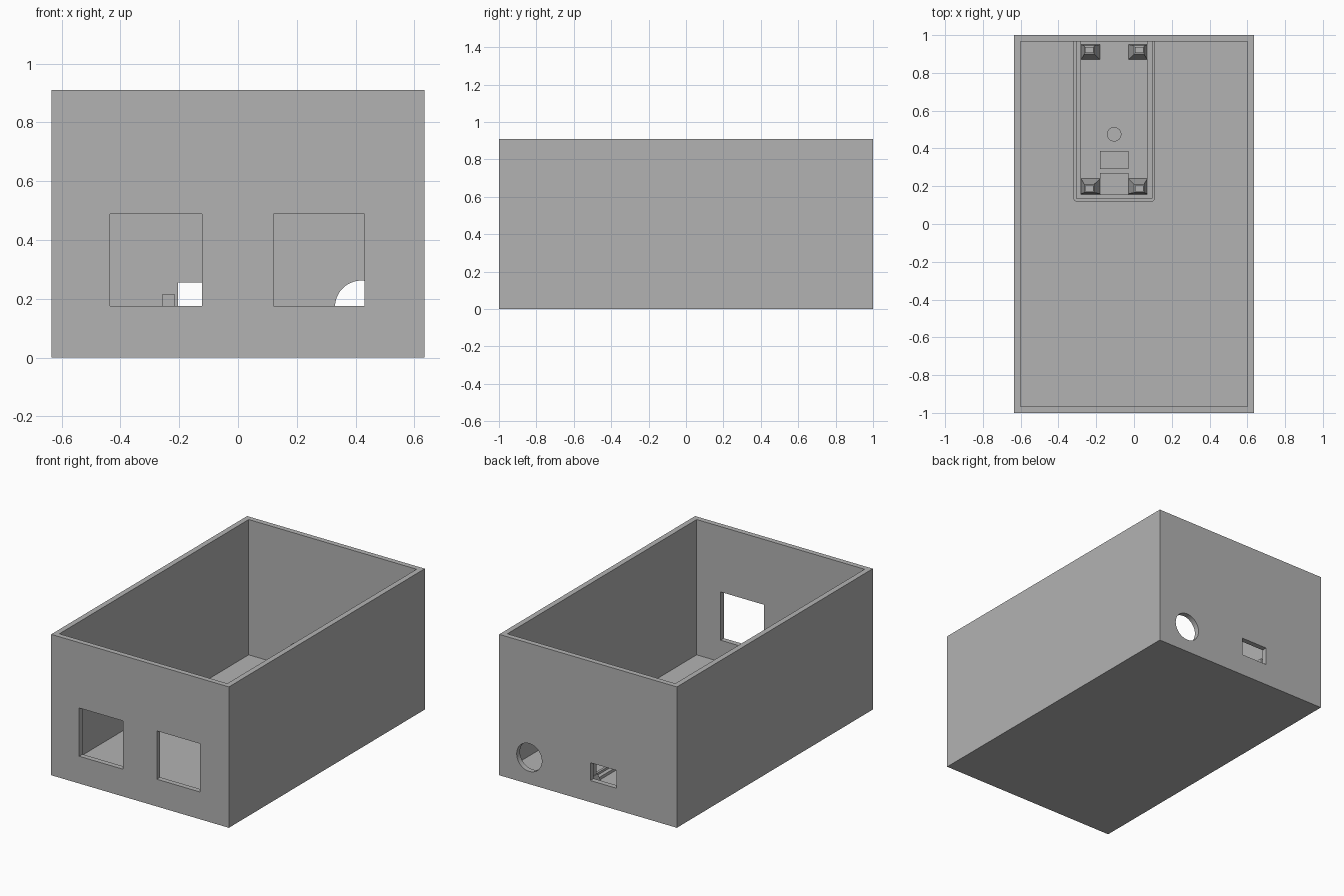
import bpy
import bmesh
from math import radians
from mathutils import Matrix, Vector

if "Cube" in bpy.data.objects:
    bpy.data.objects.remove(bpy.data.objects["Cube"], do_unlink=True)

# One plain grey for the whole enclosure
grey = bpy.data.materials.new("plain_grey")
grey.use_nodes = True
colour = (0.45, 0.45, 0.45, 1)
grey.diffuse_color = colour
grey.node_tree.nodes["Principled BSDF"].inputs["Base Color"].default_value = colour


def finish(bm, name):
    bmesh.ops.recalc_face_normals(bm, faces=bm.faces)
    mesh = bpy.data.meshes.new(name)
    bm.to_mesh(mesh)
    bm.free()
    mesh.materials.append(grey)
    obj = bpy.data.objects.new(name, mesh)
    bpy.context.collection.objects.link(obj)
    return obj


def box(name, x, y, z):
    """Box between (low, high) pairs on each axis."""
    bm = bmesh.new()
    bmesh.ops.create_cube(bm, size=1)
    for v in bm.verts:
        v.co = Vector([(a + b) / 2 + c * (b - a) for (a, b), c in zip((x, y, z), v.co)])
    return finish(bm, name)


def cylinder(name, centre, radius, depth, turn=0):
    bm = bmesh.new()
    bmesh.ops.create_cone(bm, cap_ends=True, segments=48, radius1=radius,
                          radius2=radius, depth=depth,
                          matrix=Matrix.Translation(centre) @ Matrix.Rotation(turn, 4, 'X'))
    return finish(bm, name)


def cut(target, cutter):
    cutter.hide_render = True
    mod = target.modifiers.new("cut", 'BOOLEAN')
    mod.operation = 'DIFFERENCE'
    mod.solver = 'EXACT'
    mod.object = cutter
    with bpy.context.temp_override(object=target, active_object=target,
                                   selected_objects=[target]):
        bpy.ops.object.modifier_apply(modifier=mod.name)
    bpy.data.objects.remove(cutter, do_unlink=True)


# Open enclosure with a thin floor and walls
FLOOR = 0.036
BACK = 0.966
case = box("case", (-0.635, 0.635), (-1, 1), (0, 0.91))
cut(case, box("cavity", (-0.6, 0.6), (-BACK, BACK), (FLOOR, 1)))

# Two square windows at the front
for x in ((-0.435, -0.122), (0.12, 0.43)):
    cut(case, box("window", x, (-1.1, -0.9), (0.176, 0.488)))

# Round cable hole and connector slot at the back
cut(case, cylinder("cable_hole", (0.42, 1, 0.172), 0.09, 0.2, radians(90)))
cut(case, box("slot", (-0.204, -0.016), (0.9, 1.1), (0.14, 0.255)))

# Low board tray: stepped rim with two rounded front corners
MID = -0.105
tray = box("board_tray", (MID - 0.215, MID + 0.215), (0.117, BACK), (FLOOR, 0.07))
bm = bmesh.new()
bm.from_mesh(tray.data)
corners = [e for e in bm.edges
           if all(v.co.y < 0.2 for v in e.verts)
           and abs(e.verts[0].co.z - e.verts[1].co.z) > 0.01]
bmesh.ops.bevel(bm, geom=corners, offset=0.02, segments=5, profile=0.5, affect='EDGES')
bm.to_mesh(tray.data)
bm.free()
cut(tray, box("step", (MID - 0.2, MID + 0.2), (0.135, 1.1), (0.055, 0.2)))
cut(tray, box("well", (MID - 0.175, MID + 0.175), (0.155, 1.1), (0, 0.2)))

# Four tapered posts, each with a square locating pin set towards the outside
SHOULDER = 0.14
for side, x_name in ((-1, "right"), (1, "left")):
    for end, y_name in ((-1, "front"), (1, "back")):
        base = Vector((MID + side * 0.125, 0.2 if end < 0 else 0.91, 0))
        pin = Vector((MID + side * 0.132, base.y + end * 0.012, 0))
        bm = bmesh.new()
        bmesh.ops.create_cube(bm, size=2)
        for v in bm.verts:
            sx, sy = v.co.x, v.co.y
            if v.co.z > 0:
                v.co = pin + Vector((sx * 0.026, sy * 0.022, SHOULDER))
            else:
                v.co = base + Vector((sx * 0.05, sy * 0.04, FLOOR))
        finish(bm, f"post_{y_name}_{x_name}")
        box(f"pin_{y_name}_{x_name}", (pin.x - 0.022, pin.x + 0.022),
            (pin.y - 0.016, pin.y + 0.016), (SHOULDER, 0.215))

# Shallow pads on the tray floor
PAD = (FLOOR, FLOOR + 0.008)
box("pad_middle", (MID - 0.075, MID + 0.075), (0.29, 0.386), PAD)
box("pad_front", (MID - 0.075, MID + 0.075), (0.156, 0.27), PAD)
cylinder("pad_round", (MID, 0.475, FLOOR + 0.004), 0.038, 0.008)
